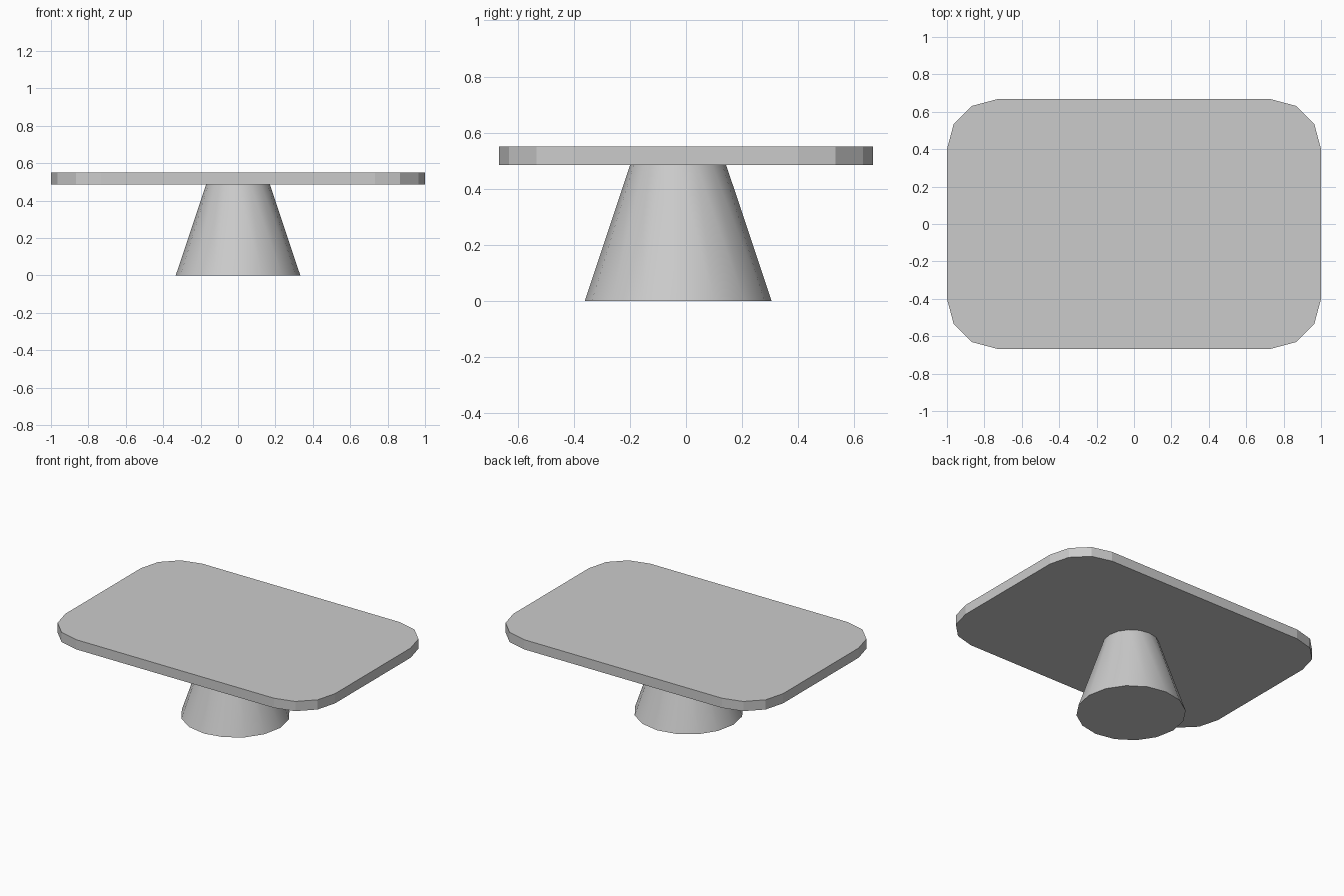
import bpy, bmesh
from math import cos, sin, pi, radians

if "Cube" in bpy.data.objects:
    bpy.data.objects.remove(bpy.data.objects["Cube"])

TOP_Z0, TOP_Z1 = 0.485, 0.55


def rounded_rect(hx, hy, r, segs):
    """Counter-clockwise outline of a rectangle with rounded corners."""
    pts = []
    for i, (sx, sy) in enumerate([(1, 1), (-1, 1), (-1, -1), (1, -1)]):
        for k in range(segs + 1):
            a = i * pi / 2 + k * pi / 2 / segs
            pts.append((sx * (hx - r) + r * cos(a), sy * (hy - r) + r * sin(a)))
    return pts


def add_object(name, bm):
    bmesh.ops.recalc_face_normals(bm, faces=bm.faces)
    mesh = bpy.data.meshes.new(name)
    bm.to_mesh(mesh)
    bm.free()
    obj = bpy.data.objects.new(name, mesh)
    bpy.context.collection.objects.link(obj)
    return obj


# Table top: extruded rounded rectangle with faceted corners
bm = bmesh.new()
outline = [bm.verts.new((x, y, TOP_Z0)) for x, y in rounded_rect(1.0, 0.667, 0.267, 3)]
face = bm.faces.new(outline)
ext = bmesh.ops.extrude_face_region(bm, geom=[face], use_keep_orig=True)
up = [v for v in ext["geom"] if isinstance(v, bmesh.types.BMVert)]
bmesh.ops.translate(bm, vec=(0, 0, TOP_Z1 - TOP_Z0), verts=up)
add_object("table_top", bm)

# Pedestal: tapered round foot, set slightly towards the front
bpy.ops.mesh.primitive_cone_add(vertices=16, radius1=0.333, radius2=0.171,
                                depth=TOP_Z0, location=(0, -0.028, TOP_Z0 / 2))
pedestal = bpy.context.object
pedestal.name = "pedestal"
bpy.ops.object.shade_smooth_by_angle(angle=radians(35))
